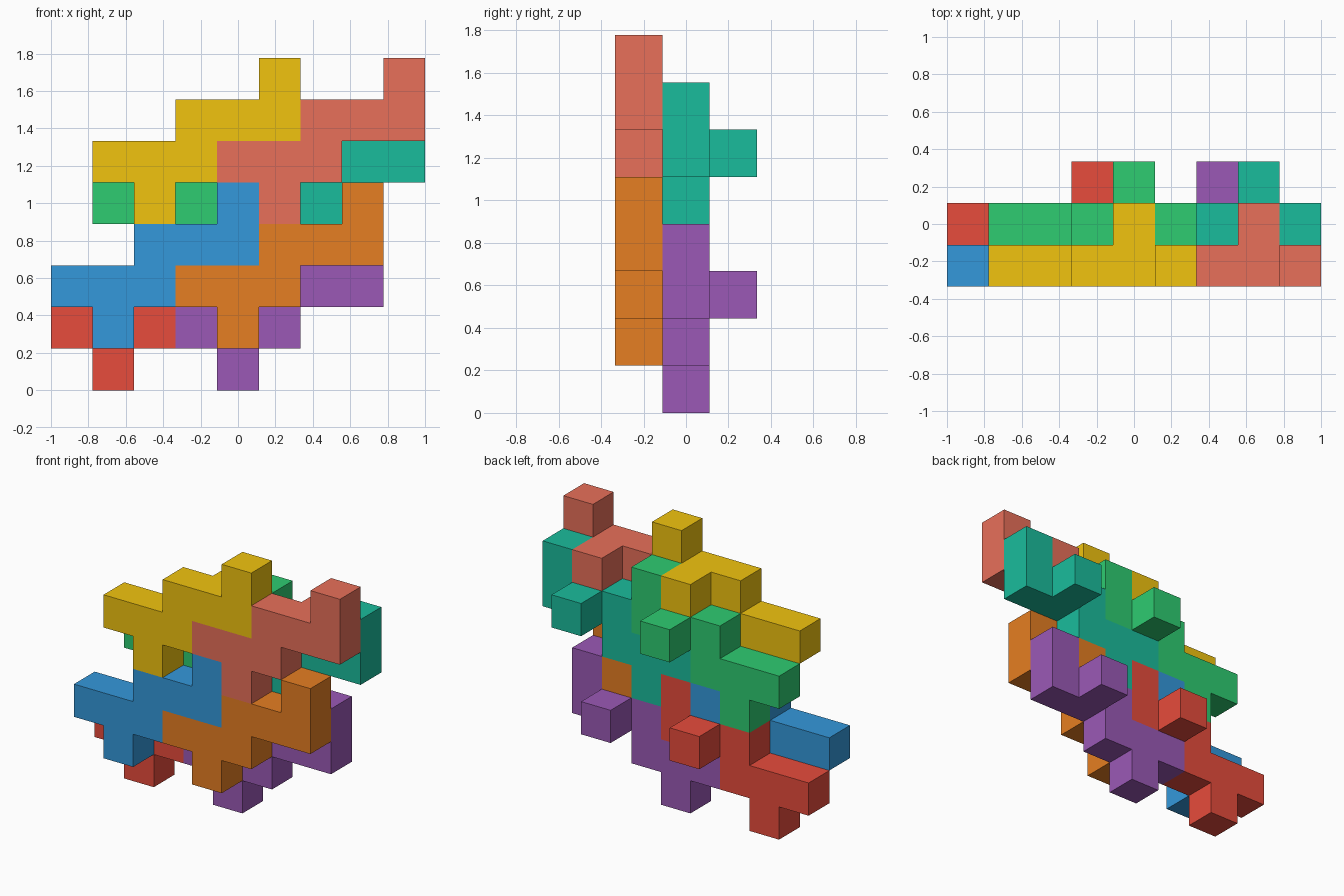
import bpy, bmesh
from mathutils import Vector

if "Cube" in bpy.data.objects:
    bpy.data.objects.remove(bpy.data.objects["Cube"])

U = 2 / 9  # edge of one cube cell

# One nine-cell piece (x, y, z): a stepped flat shape plus one knob at the back
PIECE = [(1, 0, 0), (0, 0, 1), (1, 0, 1), (2, 0, 1), (2, 0, 2), (3, 0, 2),
         (4, 0, 2), (4, 0, 3), (3, 1, 2)]

# Name, cell offset and colour of each interlocking copy
COPIES = [
    ("blue_piece", (0, 0, 1), "3498db"),
    ("orange_piece", (3, 0, 1), "e67e22"),
    ("yellow_piece", (1, 0, 4), "f1c40f"),
    ("salmon_piece", (4, 0, 4), "e8705a"),
    ("red_piece", (0, 1, 0), "e74c3c"),
    ("purple_piece", (3, 1, 0), "9b59b6"),
    ("green_piece", (1, 1, 3), "2ecc71"),
    ("teal_piece", (4, 1, 3), "1abc9c"),
]


def linear(hex_colour):
    """Hex colour to linear RGBA."""
    srgb = [int(hex_colour[i:i + 2], 16) / 255 for i in (0, 2, 4)]
    return [c / 12.92 if c < 0.04045 else ((c + 0.055) / 1.055) ** 2.4 for c in srgb] + [1]


def piece_mesh(name):
    """Outer skin of the cells, without inner walls."""
    bm = bmesh.new()
    for cell in PIECE:
        for axis in range(3):
            for side in (-1, 1):
                neighbour = list(cell)
                neighbour[axis] += side
                if tuple(neighbour) in PIECE:
                    continue
                n, a, b = Vector(), Vector(), Vector()
                n[axis] = side / 2
                a[(axis + 1) % 3] = 0.5
                b[(axis + 2) % 3] = 0.5 * side
                mid = Vector(cell) + Vector((0.5, 0.5, 0.5)) + n
                bm.faces.new([bm.verts.new(p * U) for p in
                              (mid - a - b, mid + a - b, mid + a + b, mid - a + b)])
    bmesh.ops.remove_doubles(bm, verts=bm.verts[:], dist=1e-4)
    # Merge coplanar squares into clean flat faces
    bmesh.ops.dissolve_limit(bm, angle_limit=0.01, verts=bm.verts[:], edges=bm.edges[:])
    bmesh.ops.recalc_face_normals(bm, faces=bm.faces[:])
    mesh = bpy.data.meshes.new(name)
    bm.to_mesh(mesh)
    bm.free()
    return mesh


# Place the copies, centred on x and y
for name, offset, colour in COPIES:
    obj = bpy.data.objects.new(name, piece_mesh(name))
    obj.location = Vector(offset) * U - Vector((1, 1.5 * U, 0))
    mat = bpy.data.materials.new(name + "_colour")
    mat.diffuse_color = linear(colour)
    mat.use_nodes = True
    mat.node_tree.nodes["Principled BSDF"].inputs["Base Color"].default_value = mat.diffuse_color
    obj.data.materials.append(mat)
    bpy.context.collection.objects.link(obj)
